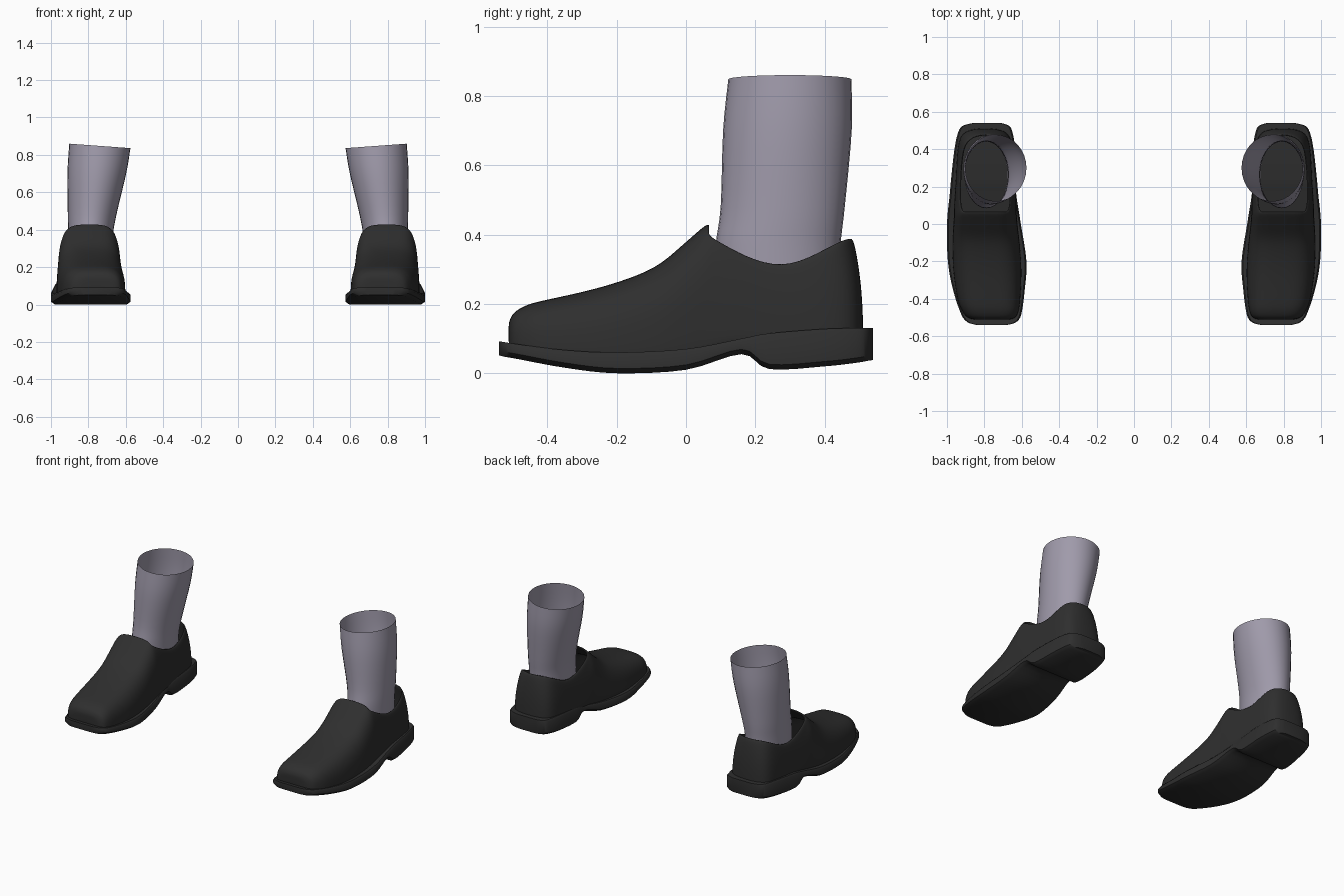
import bpy, bmesh, math

if "Cube" in bpy.data.objects:
    bpy.data.objects.remove(bpy.data.objects["Cube"])


def material(name, color):
    m = bpy.data.materials.new(name)
    m.use_nodes = True
    m.diffuse_color = color
    m.node_tree.nodes["Principled BSDF"].inputs["Base Color"].default_value = color
    return m


black = material("black_leather", (0.028, 0.028, 0.028, 1))
grey = material("lilac_grey_knit", (0.35, 0.325, 0.405, 1))


def smooth_rows(rows, steps):
    """Catmull-Rom interpolation through rows of numbers."""
    out = []
    for i in range(len(rows) - 1):
        a, b, c, d = rows[max(i - 1, 0)], rows[i], rows[i + 1], rows[min(i + 2, len(rows) - 1)]
        for s in range(steps):
            t = s / steps
            out.append([q + 0.5 * t * (r - p + t * (2 * p - 5 * q + 4 * r - w + t * (3 * (q - r) + w - p)))
                        for p, q, r, w in zip(a, b, c, d)])
    return out + [list(rows[-1])]


def add_grid(bm, rows, closed=False):
    """Skin a list of point rows with quads."""
    verts = [[bm.verts.new(p) for p in row] for row in rows]
    n = len(rows[0])
    for r, s in zip(verts, verts[1:]):
        for j in range(n if closed else n - 1):
            k = (j + 1) % n
            bm.faces.new((r[j], r[k], s[k], s[j]))
    return verts


def finish(bm, name, mat, side):
    """Weld, place on one side and turn into a smooth object."""
    bmesh.ops.remove_doubles(bm, verts=bm.verts, dist=0.0005)
    for v in bm.verts:
        v.co.x *= side
    bmesh.ops.recalc_face_normals(bm, faces=bm.faces)
    mesh = bpy.data.meshes.new(name)
    bm.to_mesh(mesh)
    bm.free()
    mesh.materials.append(mat)
    for p in mesh.polygons:
        p.use_smooth = True
    obj = bpy.data.objects.new(name, mesh)
    bpy.context.collection.objects.link(obj)
    return obj


# Sole stations: y, outer x, inner x, top z, bottom z
SOLE = [(-0.54, 0.84, 0.68, 0.092, 0.052), (-0.525, 0.89, 0.63, 0.09, 0.048),
        (-0.48, 0.925, 0.602, 0.083, 0.04), (-0.35, 0.968, 0.584, 0.067, 0.016),
        (-0.2, 0.995, 0.575, 0.06, 0), (0, 1.0, 0.605, 0.07, 0.01),
        (0.16, 0.985, 0.63, 0.1, 0.055), (0.24, 0.978, 0.632, 0.115, 0.012),
        (0.4, 0.96, 0.635, 0.128, 0.02), (0.49, 0.94, 0.65, 0.13, 0.03),
        (0.525, 0.915, 0.668, 0.13, 0.036), (0.54, 0.86, 0.71, 0.13, 0.038)]

# Vamp stations: y, outer x, inner x, base z, top z, roundness
VAMP = [(-0.512, 0.845, 0.67, 0.06, 0.14, 0.6), (-0.5, 0.893, 0.632, 0.06, 0.172, 0.6),
        (-0.46, 0.922, 0.615, 0.055, 0.197, 0.6), (-0.4, 0.945, 0.607, 0.045, 0.213, 0.62),
        (-0.25, 0.968, 0.6, 0.04, 0.247, 0.65), (-0.1, 0.972, 0.61, 0.04, 0.3, 0.62),
        (-0.017, 0.968, 0.62, 0.045, 0.365, 0.56), (0.063, 0.963, 0.627, 0.06, 0.435, 0.5)]

# Quarter wall, outer side to heel: base x, base y, rim x, rim y, rim z
QUARTER = [(0.962, 0.12, 0.935, 0.1, 0.38), (0.955, 0.2, 0.935, 0.2, 0.325),
           (0.95, 0.3, 0.932, 0.3, 0.308), (0.945, 0.4, 0.918, 0.41, 0.365),
           (0.93, 0.475, 0.888, 0.455, 0.388), (0.88, 0.508, 0.84, 0.478, 0.392)]
MID = 0.795

# Sock rings: z, inner x, outer x, front y, back y, tilt of the ring
SOCK = [(0.2, 0.675, 0.905, 0.085, 0.44, 0), (0.36, 0.67, 0.907, 0.085, 0.445, 0),
        (0.48, 0.65, 0.91, 0.1, 0.458, 0), (0.7, 0.598, 0.912, 0.107, 0.478, 0),
        (0.848, 0.575, 0.902, 0.122, 0.477, 0.012)]


def make_sole(prefix, side):
    bm = bmesh.new()
    rows = []
    for y, xo, xi, top, bot in smooth_rows(SOLE, 4):
        half = [(0.008, top), (0, top - 0.01), (0, bot + 0.014), (0.02, bot)]
        rows.append([(xo - d, y, z) for d, z in half] + [(xi + d, y, z) for d, z in reversed(half)])
    verts = add_grid(bm, rows, closed=True)
    bm.faces.new(verts[0])
    bm.faces.new(verts[-1])
    obj = finish(bm, prefix + "_shoe_sole", black, side)
    bpy.ops.object.select_all(action="DESELECT")
    obj.select_set(True)
    bpy.context.view_layer.objects.active = obj
    bpy.ops.object.shade_smooth_by_angle(angle=math.radians(40))


def make_upper(prefix, side):
    bm = bmesh.new()
    # arched vamp from toe to instep
    rows = []
    for y, xo, xi, base, top, power in smooth_rows(VAMP, 2):
        row = []
        for j in range(17):
            a = math.pi * j / 16
            c, s = math.cos(a), max(math.sin(a), 0)
            x = (xo + xi) / 2 + (xo - xi) / 2 * math.copysign(abs(c) ** power, c)
            row.append((x, y, base + (top - base) * s ** power if s > 1e-6 else base))
        rows.append(row)
    verts = add_grid(bm, rows)
    bm.faces.new(verts[0])
    # wall wrapping the heel, open above
    inner = [(2 * MID - bx, by, 2 * MID - rx, ry, rz) for bx, by, rx, ry, rz in reversed(QUARTER)]
    heel = (MID, 0.513, MID, 0.484, 0.392)
    columns = [rows[-1][:6]]
    for bx, by, rx, ry, rz in QUARTER + [heel] + inner:
        column = []
        for j in range(6):
            t = j / 5
            f = t ** 2.5
            column.append((bx + (rx - bx) * f, by + (ry - by) * f, 0.085 + (rz - 0.085) * t))
        columns.append(column)
    columns.append(rows[-1][:10:-1])
    add_grid(bm, columns)
    obj = finish(bm, prefix + "_shoe_upper", black, side)
    solid = obj.modifiers.new("Thickness", "SOLIDIFY")
    solid.thickness = 0.014
    solid.offset = -1
    sub = obj.modifiers.new("Smooth", "SUBSURF")
    sub.levels = sub.render_levels = 2


def make_sock(prefix, side):
    bm = bmesh.new()
    rows = []
    for z, x0, x1, y0, y1, tilt in smooth_rows(SOCK, 4):
        ring = []
        for j in range(32):
            a = math.tau * j / 32
            c, s = math.cos(a), math.sin(a)
            ring.append(((x0 + x1) / 2 + (x1 - x0) / 2 * c, (y0 + y1) / 2 + (y1 - y0) / 2 * s, z + tilt * c))
        rows.append(ring)
    add_grid(bm, rows, closed=True)
    finish(bm, prefix + "_sock", grey, side)


for prefix, side in (("left", 1), ("right", -1)):
    make_sole(prefix, side)
    make_upper(prefix, side)
    make_sock(prefix, side)
